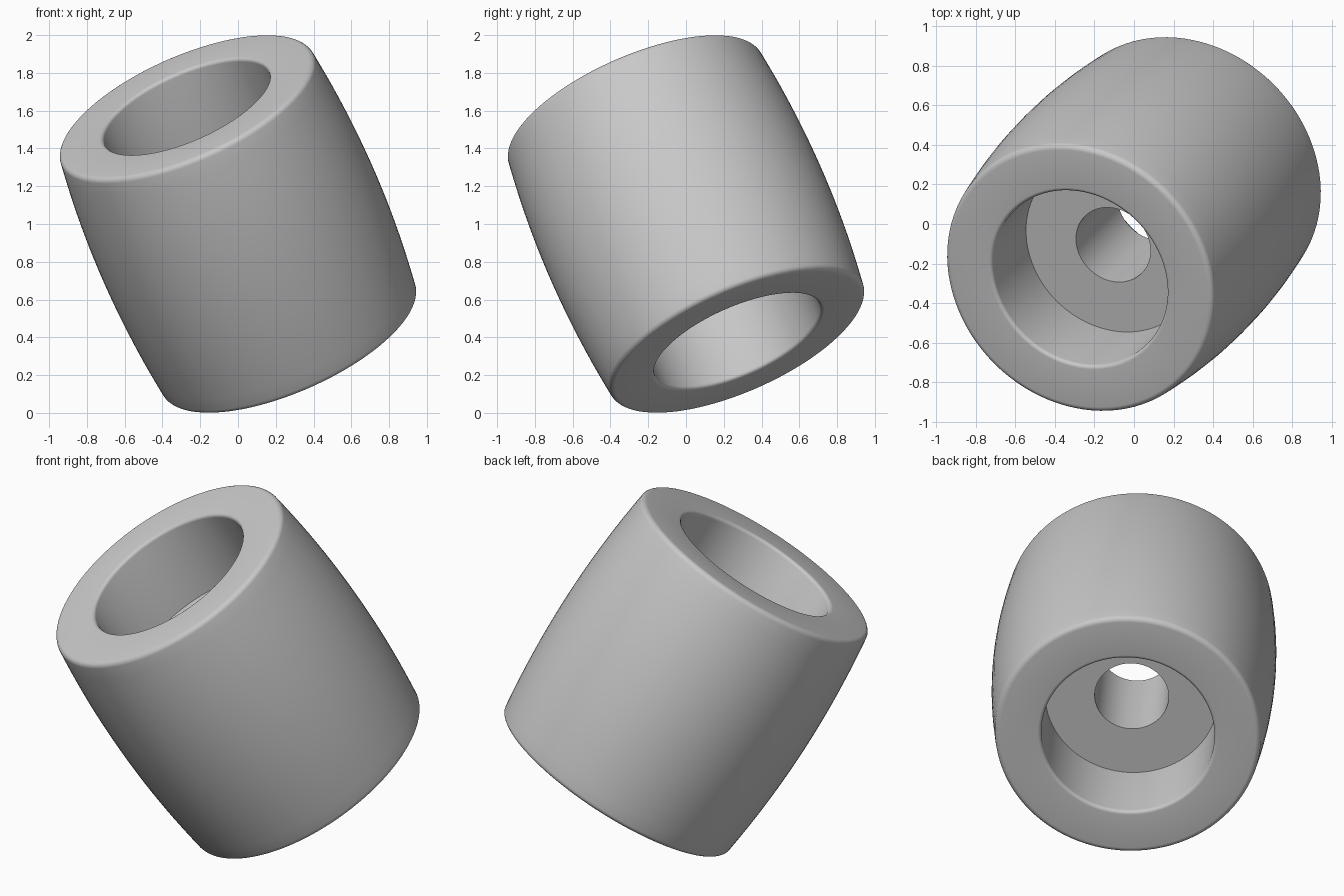
import bpy, bmesh, math
from mathutils import Vector, Matrix

cube = bpy.data.objects.get("Cube")
if cube:
    bpy.data.objects.remove(cube, do_unlink=True)

HALF = 0.735        # half length along the axis
BORE = 0.203        # narrow through hole
POCKET = 0.475      # wide recess at each end
FLOOR = 0.28        # recess floor height
MID, END = 0.775, 0.73   # barrel radius at the middle and shoulder
LIP, SHOULDER = 0.02, 0.03
AXIS = Vector((-0.375, -0.375, 0.848)).normalized()


def arc(r, h, radius, start, stop, steps=6):
    """Rounded corner in the (radius, height) plane, angles in degrees."""
    angles = [math.radians(start + (stop - start) * i / steps) for i in range(steps + 1)]
    return [(r + radius * math.cos(a), h + radius * math.sin(a)) for a in angles]


# Upper half of the section, from the bore out to the barrel middle
half = [(BORE, FLOOR), (POCKET, FLOOR)]
half += arc(POCKET + LIP, HALF - LIP, LIP, 180, 90)
half += arc(END - SHOULDER, HALF - SHOULDER, SHOULDER, 90, 6)
top = HALF - SHOULDER
for i in range(9, -1, -1):
    h = top * i / 10
    half.append((MID - (MID - END) * (h / top) ** 2, h))

# Mirror it into a closed section and spin it round the axis
section = half + [(r, -h) for r, h in reversed(half[:-1])]
bm = bmesh.new()
verts = [bm.verts.new((r, 0, h)) for r, h in section]
edges = [bm.edges.new((v, verts[(i + 1) % len(verts)])) for i, v in enumerate(verts)]
bmesh.ops.spin(bm, geom=verts + edges, cent=(0, 0, 0), axis=(0, 0, 1),
               angle=math.tau, steps=96, use_duplicate=False)
bmesh.ops.remove_doubles(bm, verts=bm.verts, dist=0.0005)
bmesh.ops.recalc_face_normals(bm, faces=bm.faces)

# Tilt the roller
tilt = AXIS.to_track_quat('Z', 'Y').to_matrix().to_4x4()
bmesh.ops.transform(bm, matrix=Matrix.Translation((0, 0, 1)) @ tilt, verts=bm.verts)

mesh = bpy.data.meshes.new("barrel_roller")
bm.to_mesh(mesh)
bm.free()
roller = bpy.data.objects.new("barrel_roller", mesh)
bpy.context.collection.objects.link(roller)

# Plain grey finish
grey = bpy.data.materials.new("plain_grey")
grey.use_nodes = True
colour = (0.58, 0.58, 0.58, 1)
grey.diffuse_color = colour
grey.node_tree.nodes["Principled BSDF"].inputs["Base Color"].default_value = colour
mesh.materials.append(grey)

bpy.ops.object.select_all(action='DESELECT')
roller.select_set(True)
bpy.context.view_layer.objects.active = roller
bpy.ops.object.shade_smooth_by_angle(angle=math.radians(35))
